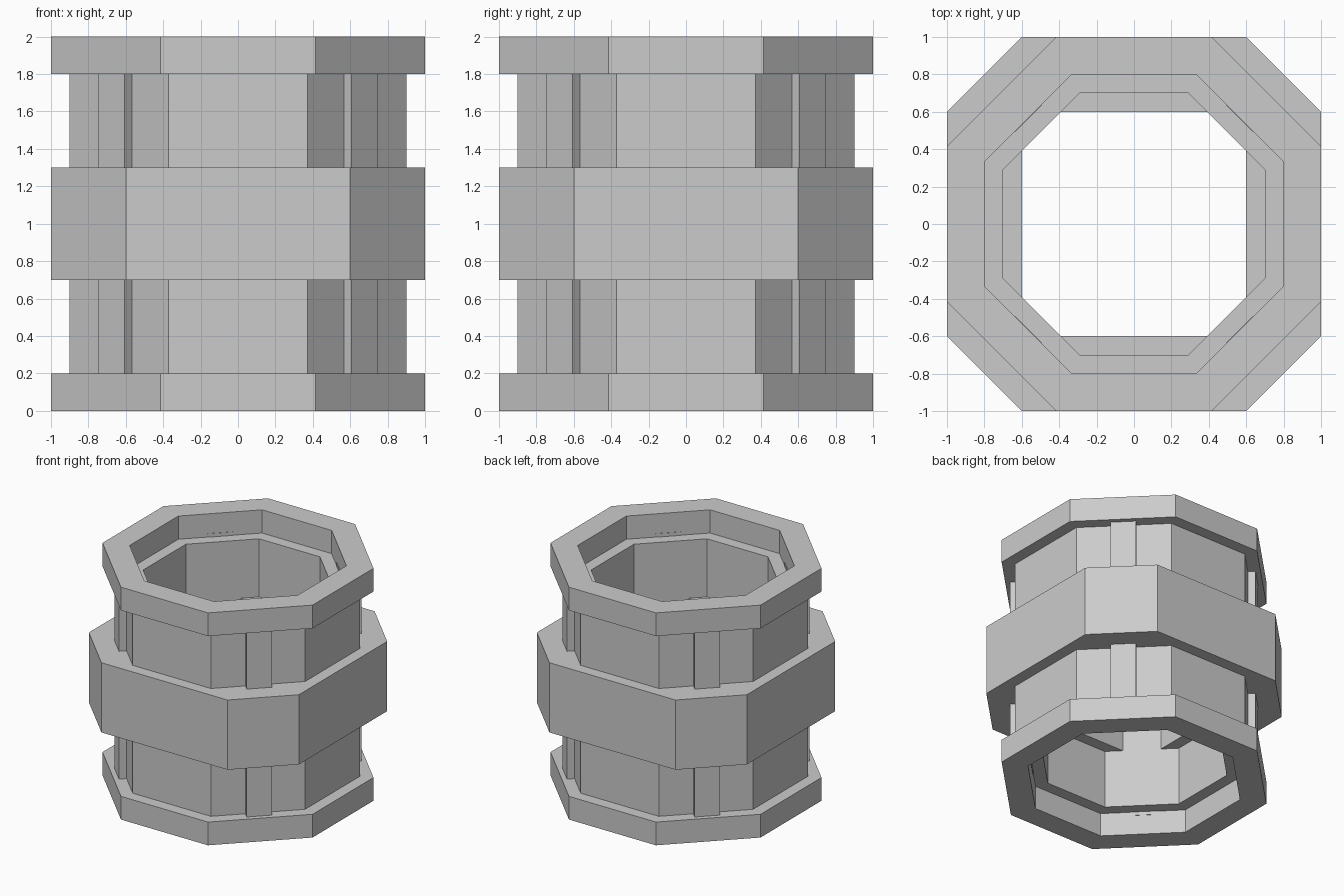
import bpy, bmesh, math
from mathutils import Matrix

if "Cube" in bpy.data.objects:
    bpy.data.objects.remove(bpy.data.objects["Cube"])

T = math.tan(math.pi / 8)  # half side / apothem of a regular octagon


def octagon(a, h=None):
    """Octagon with flats at distance a and half flat width h."""
    h = a * T if h is None else h
    return [(a, -h), (a, h), (h, a), (-h, a), (-a, h), (-a, -h), (-h, -a), (h, -a)]


def finish(name, bm):
    bmesh.ops.recalc_face_normals(bm, faces=bm.faces)
    mesh = bpy.data.meshes.new(name)
    bm.to_mesh(mesh)
    bm.free()
    obj = bpy.data.objects.new(name, mesh)
    bpy.context.collection.objects.link(obj)
    return obj


def ring(name, outer, inner, z0, z1):
    """Hollow prism between two octagon outlines."""
    bm = bmesh.new()
    loops = [[bm.verts.new((x, y, z)) for x, y in pts]
             for pts, z in ((outer, z0), (outer, z1), (inner, z1), (inner, z0))]
    for k in range(4):
        a, b = loops[k], loops[(k + 1) % 4]
        for i in range(8):
            j = (i + 1) % 8
            bm.faces.new((a[i], a[j], b[j], b[i]))
    return finish(name, bm)


# End collars
ring("bottom_collar", octagon(1.0), octagon(0.8), 0.0, 0.2)
ring("top_collar", octagon(1.0), octagon(0.8), 1.8, 2.0)

# Main tube
ring("tube_wall", octagon(0.9), octagon(0.7), 0.2, 1.8)

# Wide middle band, projecting inward on the four main sides
ring("middle_band", octagon(1.0, 0.6), octagon(0.6, 0.5), 0.7, 1.3)

# Ribs on the diagonal sides, let into the collars
r0, r1, z0, z1 = 0.797, 0.96, 0.17, 1.83
for i in range(4):
    bm = bmesh.new()
    bmesh.ops.create_cube(bm, size=1.0, matrix=(
        Matrix.Rotation(math.radians(45 + 90 * i), 4, 'Z')
        @ Matrix.Translation(((r0 + r1) / 2, 0, (z0 + z1) / 2))
        @ Matrix.Diagonal((r1 - r0, 0.2, z1 - z0, 1))))
    finish(f"rib_{i + 1}", bm)
